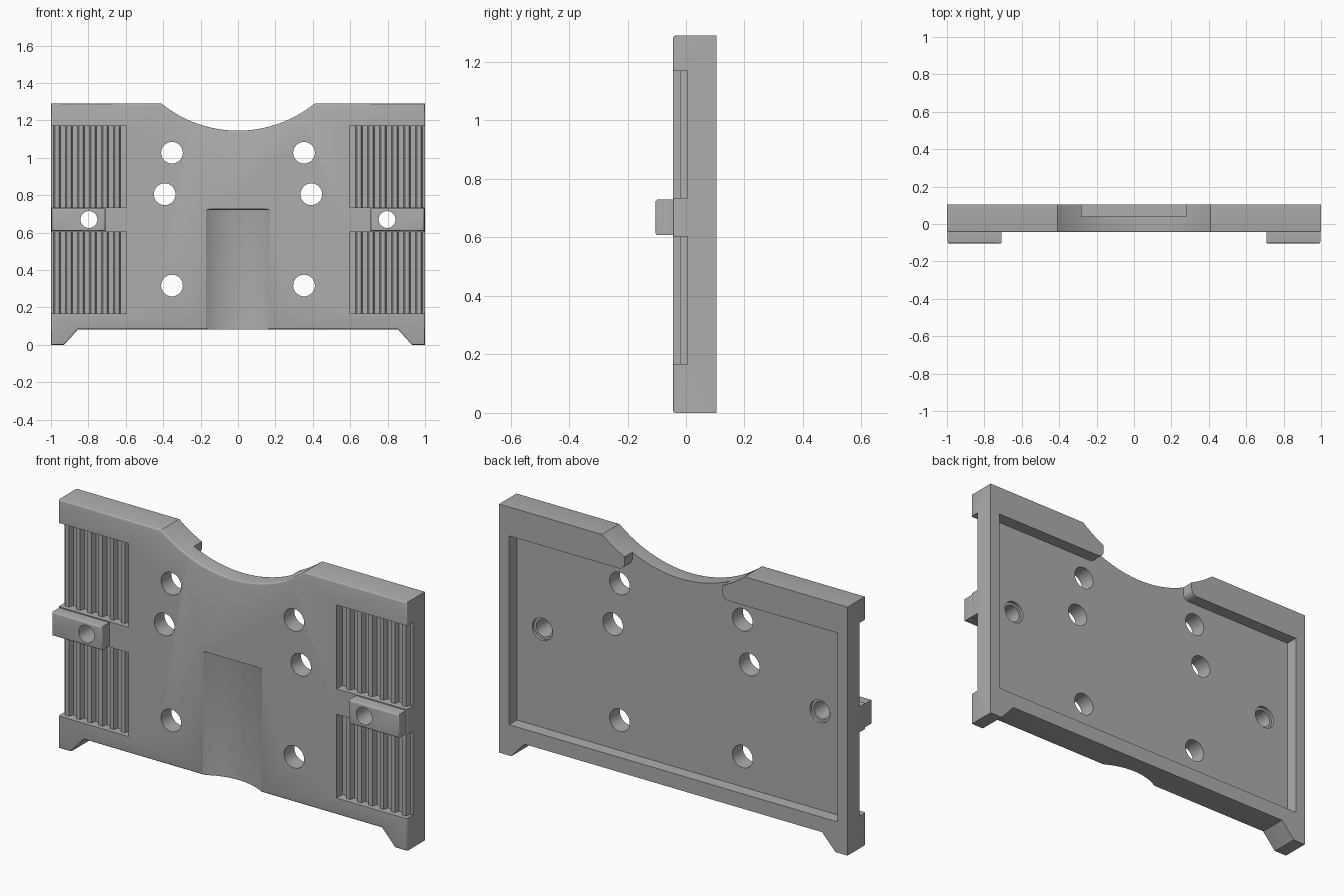
import bpy
import bmesh
from math import sin, cos, pi, radians, asin

cube = bpy.data.objects.get("Cube")
if cube:
    bpy.data.objects.remove(cube, do_unlink=True)

grey = bpy.data.materials.new("mid grey")
grey.use_nodes = True
COLOR = (0.42, 0.42, 0.42, 1)
grey.diffuse_color = COLOR
grey.node_tree.nodes["Principled BSDF"].inputs["Base Color"].default_value = COLOR

FRONT, BACK = -0.044, 0.104


def prism(name, pts, axis, lo, hi, bevel_end=None, width=0.01):
    """Extrude a profile along y (points are x,z) or z (points are x,y)."""
    put = (lambda p, h: (p[0], h, p[1])) if axis == "y" else (lambda p, h: (p[0], p[1], h))
    bm = bmesh.new()
    low = [bm.verts.new(put(p, lo)) for p in pts]
    high = [bm.verts.new(put(p, hi)) for p in pts]
    caps = {"lo": bm.faces.new(low), "hi": bm.faces.new(high)}
    for i in range(len(pts)):
        j = (i + 1) % len(pts)
        bm.faces.new((low[i], low[j], high[j], high[i]))
    bmesh.ops.recalc_face_normals(bm, faces=bm.faces[:])
    if bevel_end:
        bmesh.ops.bevel(bm, geom=list(caps[bevel_end].edges), offset=width,
                        segments=3, profile=0.5, affect="EDGES", clamp_overlap=True)
    mesh = bpy.data.meshes.new(name)
    bm.to_mesh(mesh)
    bm.free()
    mesh.materials.append(grey)
    ob = bpy.data.objects.new(name, mesh)
    bpy.context.collection.objects.link(ob)
    return ob


def rect(x0, x1, z0, z1):
    return [(x0, z0), (x1, z0), (x1, z1), (x0, z1)]


def circle(x, z, r, n=32):
    return [(x + r * cos(2 * pi * i / n), z + r * sin(2 * pi * i / n)) for i in range(n)]


def combine(target, other, operation):
    bpy.context.view_layer.objects.active = target
    mod = target.modifiers.new(operation, "BOOLEAN")
    mod.operation = operation
    mod.solver = "EXACT"
    mod.object = other
    bpy.ops.object.modifier_apply(modifier=mod.name)
    bpy.data.objects.remove(other, do_unlink=True)


# Plate outline with two feet and a curved neck cut-out
R, CZ, TOP = 0.652, 1.797, 1.29
half = asin(0.41 / R)
neck = [(R * sin(half * (1 - i / 16)), CZ - R * cos(half * (1 - i / 16))) for i in range(33)]
outline = [(-1, 0), (-0.93, 0), (-0.855, 0.083), (0.855, 0.083), (0.93, 0), (1, 0), (1, TOP)]
plate = prism("mounting_plate", outline + neck + [(-1, TOP)], "y", FRONT, BACK, "lo", 0.008)

# Shallow tray in the back, open toward the neck, with rounded lip ends
lip = [(0.315 - 0.035 * sin(a), 1.175 - 0.035 * cos(a)) for a in [radians(15 * k) for k in range(7)]]
right = [(0.943, 0.16), (0.943, 1.14)] + lip + [(0.28, 1.4)]
tray = right + [(-x, z) for x, z in reversed(right)]
combine(plate, prism("tray_cutter", tray, "y", 0.04, 0.2), "DIFFERENCE")

# Central rounded channel in the front
depth, w = 0.05, 0.17
r = (w * w + depth * depth) / (2 * depth)
span = asin(w / r) * 1.3
arc = [(r * sin(t), FRONT + depth - r + r * cos(t))
       for t in [span * (1 - i / 12) for i in range(25)]]
combine(plate, prism("channel_cutter", arc, "z", -0.1, 0.725, "hi", 0.015), "DIFFERENCE")

# Ribbed grip pockets on both sides, open at the outer edge
FLOOR, CREST, PITCH = 0.005, -0.02, 0.064
for s in (-1, 1):
    teeth = [(0.597, -0.1), (0.597, FLOOR)]
    for k in range(6):
        x = 0.628 + k * PITCH
        teeth += [(x, FLOOR), (x + 0.008, CREST), (x + 0.03, CREST), (x + 0.038, FLOOR)]
    teeth += [(1.1, FLOOR), (1.1, -0.1)]
    profile = [(s * x, y) for x, y in teeth]
    for z0, z1 in ((0.168, 0.603), (0.735, 1.17)):
        combine(plate, prism("pocket_cutter", profile, "z", z0, z1), "DIFFERENCE")

    # Raised clamp block on the bridge between the pockets
    xs = sorted((s * 0.708, s * 0.996))
    block = prism("clamp_block", rect(*xs, 0.608, 0.73), "y", -0.104, 0.02, "lo", 0.008)
    combine(plate, block, "UNION")

    # Through holes in the plate and block
    for x, z, rad in ((0.353, 1.027, 0.058), (0.392, 0.805, 0.058),
                      (0.353, 0.317, 0.058), (0.797, 0.67, 0.045)):
        combine(plate, prism("hole_cutter", circle(s * x, z, rad), "y", -0.3, 0.3), "DIFFERENCE")
    combine(plate, prism("counterbore_cutter", circle(s * 0.797, 0.67, 0.058), "y", 0.025, 0.3),
            "DIFFERENCE")

# Smooth curved faces, keep hard edges
for ob in bpy.context.selected_objects:
    ob.select_set(False)
plate.select_set(True)
bpy.context.view_layer.objects.active = plate
bpy.ops.object.shade_smooth_by_angle(angle=radians(32))
